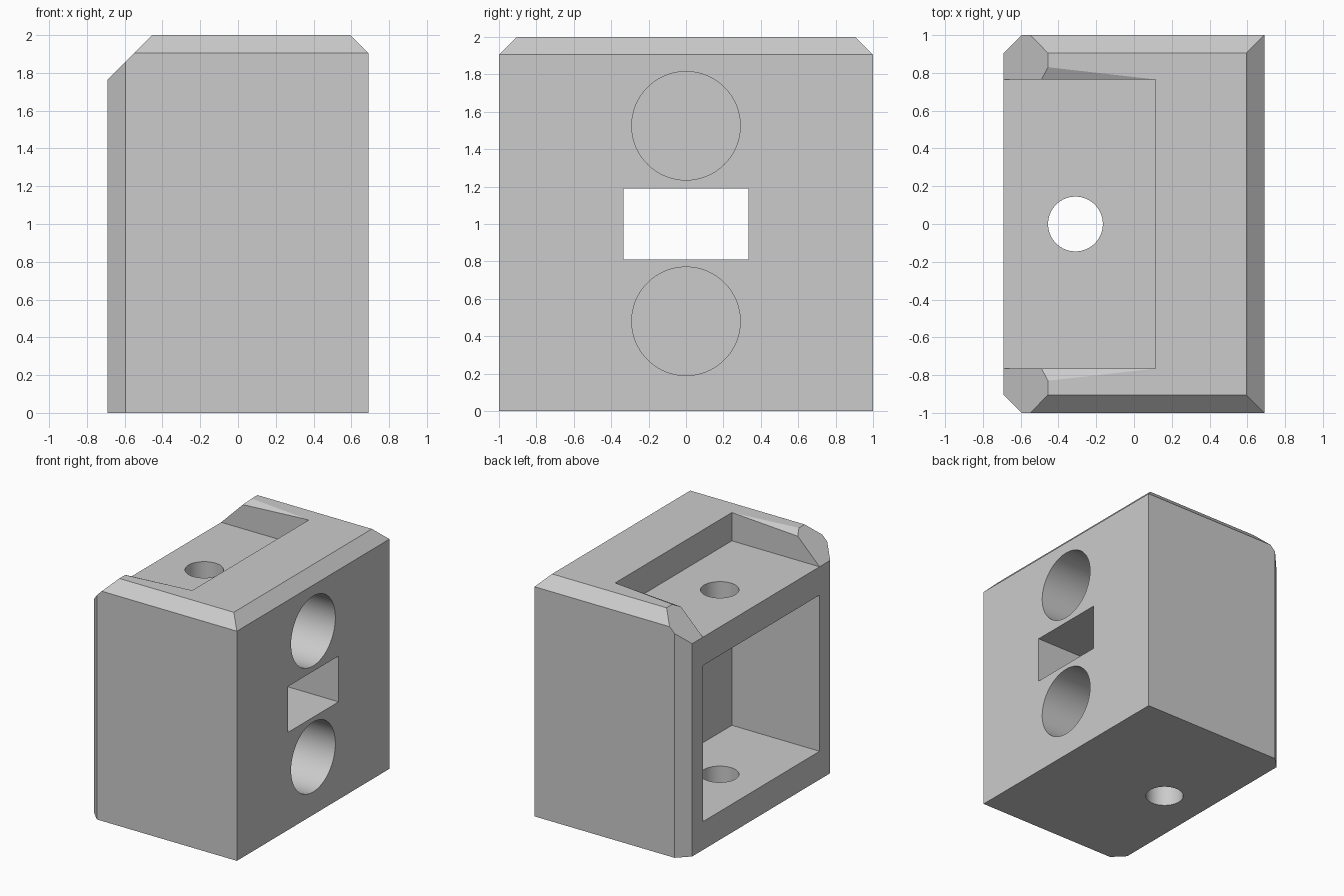
import bpy
import bmesh
import math
from mathutils import Matrix, Vector

default = bpy.data.objects.get("Cube")
if default:
    bpy.data.objects.remove(default, do_unlink=True)

# Main dimensions
HX, HY, HZ = 0.69, 1.0, 2.0
BEVEL = 0.095
FLOOR = 1.765      # floor of the top recess
WALL = 0.235       # plate thickness above and below the pocket
INNER_X = 0.115    # inner end of recess and pocket
INNER_Y = 0.765    # half width of recess and pocket


def make_object(name, bm):
    bmesh.ops.recalc_face_normals(bm, faces=bm.faces)
    mesh = bpy.data.meshes.new(name)
    bm.to_mesh(mesh)
    bm.free()
    obj = bpy.data.objects.new(name, mesh)
    bpy.context.collection.objects.link(obj)
    return obj


def box_mesh(lo, hi):
    lo, hi = Vector(lo), Vector(hi)
    bm = bmesh.new()
    matrix = Matrix.Translation((lo + hi) / 2) @ Matrix.Diagonal((*(hi - lo), 1))
    bmesh.ops.create_cube(bm, size=1, matrix=matrix)
    return bm


def cylinder_mesh(center, radius, depth, axis):
    bm = bmesh.new()
    turn = Matrix.Rotation(math.pi / 2, 4, "Y") if axis == "X" else Matrix()
    bmesh.ops.create_cone(bm, cap_ends=True, segments=96, radius1=radius, radius2=radius,
                          depth=depth, matrix=Matrix.Translation(center) @ turn)
    return bm


def cut(target, name, bm):
    cutter = make_object(name, bm)
    cutter.hide_render = True
    mod = target.modifiers.new(name, "BOOLEAN")
    mod.operation = "DIFFERENCE"
    mod.solver = "EXACT"
    mod.object = cutter
    bpy.context.view_layer.objects.active = target
    bpy.ops.object.modifier_apply(modifier=mod.name)
    bpy.data.objects.remove(cutter, do_unlink=True)


# Block with sloped edges
bm = box_mesh((-HX, -HY, 0), (HX, HY, HZ))
slopes = [
    ((HX, 0, HZ - BEVEL), (1, 0, 1)),
    ((0, HY, HZ - BEVEL), (0, 1, 1)),
    ((0, -HY, HZ - BEVEL), (0, -1, 1)),
    ((-HX, 0, FLOOR), (-1, 0, 1)),
    ((-HX, HY - BEVEL, 0), (-1, 1, 0)),
    ((-HX, BEVEL - HY, 0), (-1, -1, 0)),
]
for point, normal in slopes:
    geom = bm.verts[:] + bm.edges[:] + bm.faces[:]
    result = bmesh.ops.bisect_plane(bm, geom=geom, plane_co=point,
                                    plane_no=Vector(normal).normalized(), clear_outer=True)
    edges = [e for e in result["geom_cut"] if isinstance(e, bmesh.types.BMEdge)]
    bmesh.ops.contextual_create(bm, geom=edges)
body = make_object("housing_block", bm)

# Shallow slopes on the recess rim
for side in (1, -1):
    a = Vector((INNER_X, INNER_Y, HZ))
    b = a.lerp(Vector((-0.455, 0.83, HZ)), 1.4)
    c = a.lerp(Vector((-0.49, INNER_Y, 1.965)), 1.4)
    inward, up = Vector((0, -0.05, 0)), Vector((0, 0, 0.2))
    bm = bmesh.new()
    for p in (a, b, c, a + inward, c + inward, a + up, b + up, c + up):
        bm.verts.new((p.x, p.y * side, p.z))
    bmesh.ops.convex_hull(bm, input=bm.verts[:])
    cut(body, "rim_slope", bm)

# Open recess on top and deep pocket in the side
cut(body, "top_recess", box_mesh((-1, -INNER_Y, FLOOR), (INNER_X, INNER_Y, 2.3)))
cut(body, "side_pocket", box_mesh((-1, -INNER_Y, WALL), (INNER_X, INNER_Y, FLOOR - WALL)))

# Slot through the thick wall
cut(body, "wall_slot", box_mesh((0, -0.333, 0.81), (1, 0.333, 1.19)))

# Two blind round sockets in the thick wall
for z in (0.48, 1.525):
    cut(body, "round_socket", cylinder_mesh((HX, 0, z), 0.29, 0.96, "X"))

# Bolt hole through both plates
cut(body, "bolt_hole", cylinder_mesh((-0.31, 0, 0.9), 0.145, 2, "Z"))

# Plain grey finish
grey = bpy.data.materials.new("plain_grey")
grey.use_nodes = True
color = (0.6, 0.6, 0.6, 1)
grey.diffuse_color = color
grey.node_tree.nodes["Principled BSDF"].inputs["Base Color"].default_value = color
body.data.materials.clear()
body.data.materials.append(grey)

# Round walls smooth, edges sharp
bpy.ops.object.select_all(action="DESELECT")
body.select_set(True)
bpy.context.view_layer.objects.active = body
bpy.ops.object.shade_smooth_by_angle(angle=math.radians(20))
